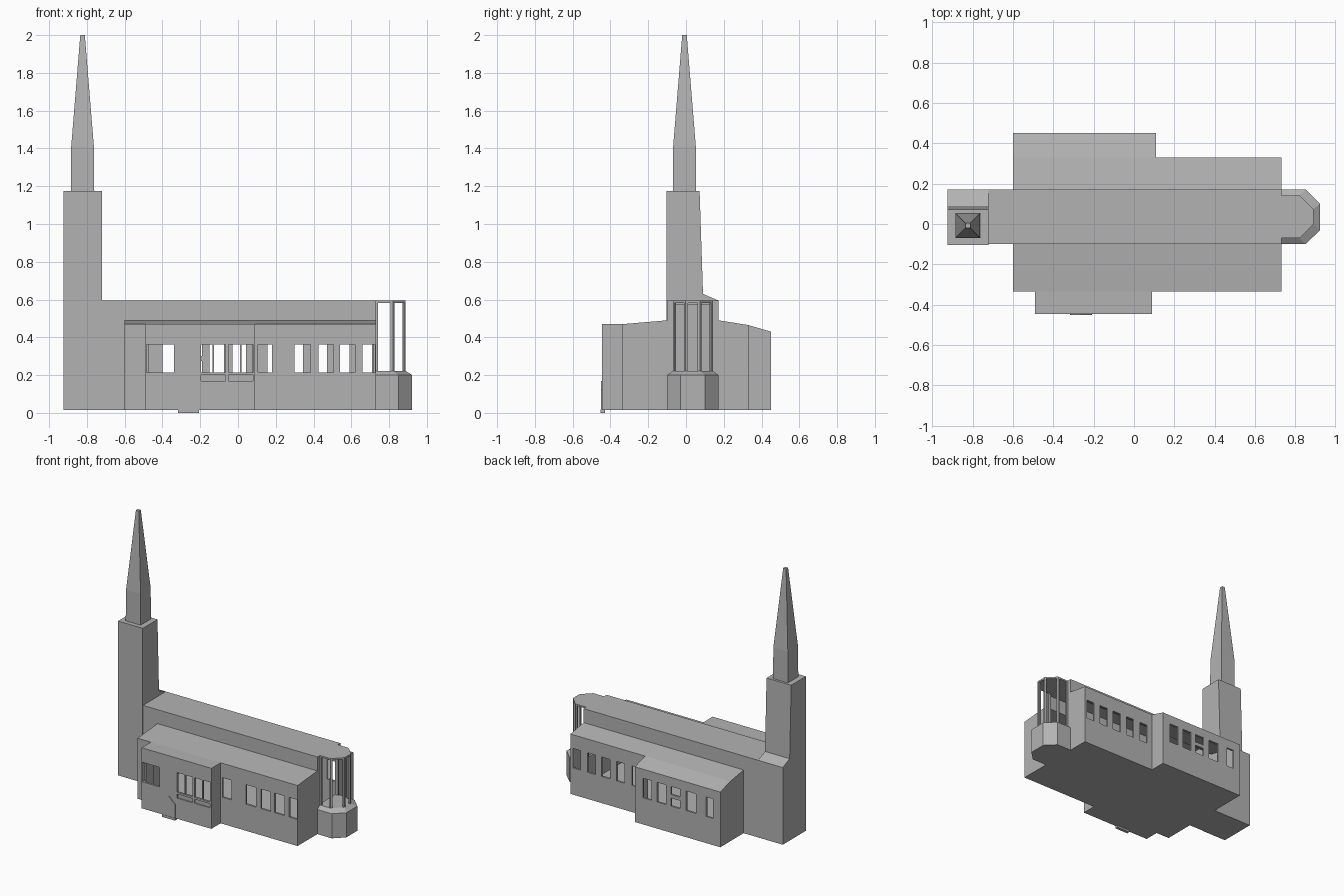
import bpy
import bmesh
from mathutils import Vector

old = bpy.data.objects.get("Cube")
if old:
    bpy.data.objects.remove(old)

stone = bpy.data.materials.new("grey_stone")
stone.use_nodes = True
GREY = (0.45, 0.45, 0.45, 1)
stone.diffuse_color = GREY
stone.node_tree.nodes["Principled BSDF"].inputs["Base Color"].default_value = GREY


def loft(name, bottom, top):
    """Closed solid between two matching rings of 3D points."""
    bm = bmesh.new()
    a = [bm.verts.new(p) for p in bottom]
    b = [bm.verts.new(p) for p in top]
    bm.faces.new(a)
    bm.faces.new(b)
    for i in range(len(a)):
        j = (i + 1) % len(a)
        bm.faces.new((a[i], a[j], b[j], b[i]))
    bmesh.ops.recalc_face_normals(bm, faces=bm.faces)
    mesh = bpy.data.meshes.new(name)
    bm.to_mesh(mesh)
    bm.free()
    mesh.materials.append(stone)
    obj = bpy.data.objects.new(name, mesh)
    bpy.context.collection.objects.link(obj)
    return obj


def along_x(name, profile, x0, x1):
    return loft(name, [(x0, y, z) for y, z in profile], [(x1, y, z) for y, z in profile])


def along_z(name, outline, z0, z1):
    return loft(name, [(x, y, z0) for x, y in outline], [(x, y, z1) for x, y in outline])


def box(name, x0, x1, y0, y1, z0, z1):
    return along_z(name, [(x0, y0), (x1, y0), (x1, y1), (x0, y1)], z0, z1)


def combine(target, other, operation):
    """Apply a boolean and discard the second object."""
    mod = target.modifiers.new("cut", 'BOOLEAN')
    mod.operation = operation
    mod.solver = 'EXACT'
    mod.object = other
    graph = bpy.context.evaluated_depsgraph_get()
    mesh = bpy.data.meshes.new_from_object(target.evaluated_get(graph))
    target.modifiers.clear()
    target.data = mesh
    bpy.data.objects.remove(other)


BASE, EAST, WEST = 0.015, 0.73, -0.6

# Nave with sloping aisles, plus the two side annexes
hall = along_x("church_hall", [(-.335, BASE), (-.335, .47), (-.1, .49), (-.1, .595), (.172, .595),
                               (.172, .49), (.33, .465), (.33, BASE)], WEST, EAST)
combine(hall, box("front_annex", -.49, .09, -.445, -.2, BASE, .47), 'UNION')
combine(hall, along_x("back_annex", [(.2, BASE), (.2, .48), (.33, .465), (.45, .43), (.45, BASE)],
                      WEST, .11), 'UNION')

# Hollow interior
combine(hall, along_x("inner_hall", [(-.32, .03), (-.32, .455), (-.085, .475), (-.085, .58), (.157, .58),
                                     (.157, .475), (.315, .45), (.315, .03)], WEST + .015, EAST - .015),
        'DIFFERENCE')
combine(hall, box("inner_front", -.475, .075, -.43, -.25, .03, .455), 'DIFFERENCE')
combine(hall, along_x("inner_back", [(.25, .03), (.25, .44), (.33, .448), (.435, .416), (.435, .03)],
                      WEST + .015, .095), 'DIFFERENCE')
combine(hall, box("chancel_arch", .68, .76, -.06, .13, .22, .575), 'DIFFERENCE')

# Window openings: wall position and the left and right edge of each window
windows = [(-.44, [(-.485, -.34), (-.195, -.065), (-.05, .08)]),
           (-.33, [(.105, .18), (.3, .385), (.425, .505), (.54, .62), (.66, .725)]),
           (.325, [(.645, .71), (.52, .59), (.4, .47), (.28, .345), (.155, .22)]),
           (.445, [(-.03, .043), (-.15, -.075), (-.4, -.316), (-.54, -.483)])]
for y, spans in windows:
    for x0, x1 in spans:
        combine(hall, box("opening", x0, x1, y - .03, y + .03, .215, .362), 'DIFFERENCE')
for z0, z1 in ((.215, .275), (.302, .362)):
    combine(hall, box("opening", -.266, -.19, .42, .48, z0, z1), 'DIFFERENCE')
for x0, x1 in windows[0][1][1:]:
    combine(hall, box("sill_recess", x0, x1, -.5, -.437, .17, .2), 'DIFFERENCE')

# Window mullions on the front annex
for x in (-.13, .015):
    box("window_mullion", x - .004, x + .004, -.443, -.432, .215, .362)

# West end of the nave, and the tower with its sloped back
box("nave_west_end", -.73, WEST, -.1, .172, BASE, .595)
along_x("tower", [(-.103, BASE), (-.103, 1.175), (.072, 1.175), (.09, .63), (.172, .595), (.172, BASE)],
        -.925, -.72)


# Spire: straight shaft, then a long taper
def square(half, z):
    return [(-.823 + sx * half, -.008 + sy * half, z) for sx, sy in ((-1, -1), (1, -1), (1, 1), (-1, 1))]


loft("spire_shaft", square(.062, 1.175), square(.06, 1.41))
loft("spire_taper", square(.06, 1.41), square(.012, 2.0))

# Apse base with a chamfered top
outer = [(EAST, -.1), (.85, -.1), (.922, -.03), (.922, .1), (.85, .172), (EAST, .172)]
inner = [(EAST, -.07), (.82, -.07), (.888, -.002), (.888, .074), (.82, .142), (EAST, .142)]
along_z("apse_base", outer, BASE, .2)
loft("apse_chamfer", [(x, y, .2) for x, y in outer], [(x, y, .222) for x, y in inner])

# Apse lantern: posts at both ends of every side, with a flat roof
for p, q in zip(inner, inner[1:]):
    p, q = Vector(p), Vector(q)
    d = (q - p).normalized() * .012
    n = Vector((-d.y, d.x))
    for a, b in ((p, p + d), (q - d, q)):
        along_z("lantern_post", [a, b, b + n, a + n], .222, .585)
along_z("lantern_roof", inner, .583, .595)

# Pointed front door and its step
door = [(-.315, BASE), (-.315, .12), (-.262, .17), (-.21, .12), (-.21, BASE)]
loft("front_door", [(x, -.45, z) for x, z in door], [(x, -.443, z) for x, z in door])
box("door_step", -.317, -.207, -.452, -.43, 0, .018)
